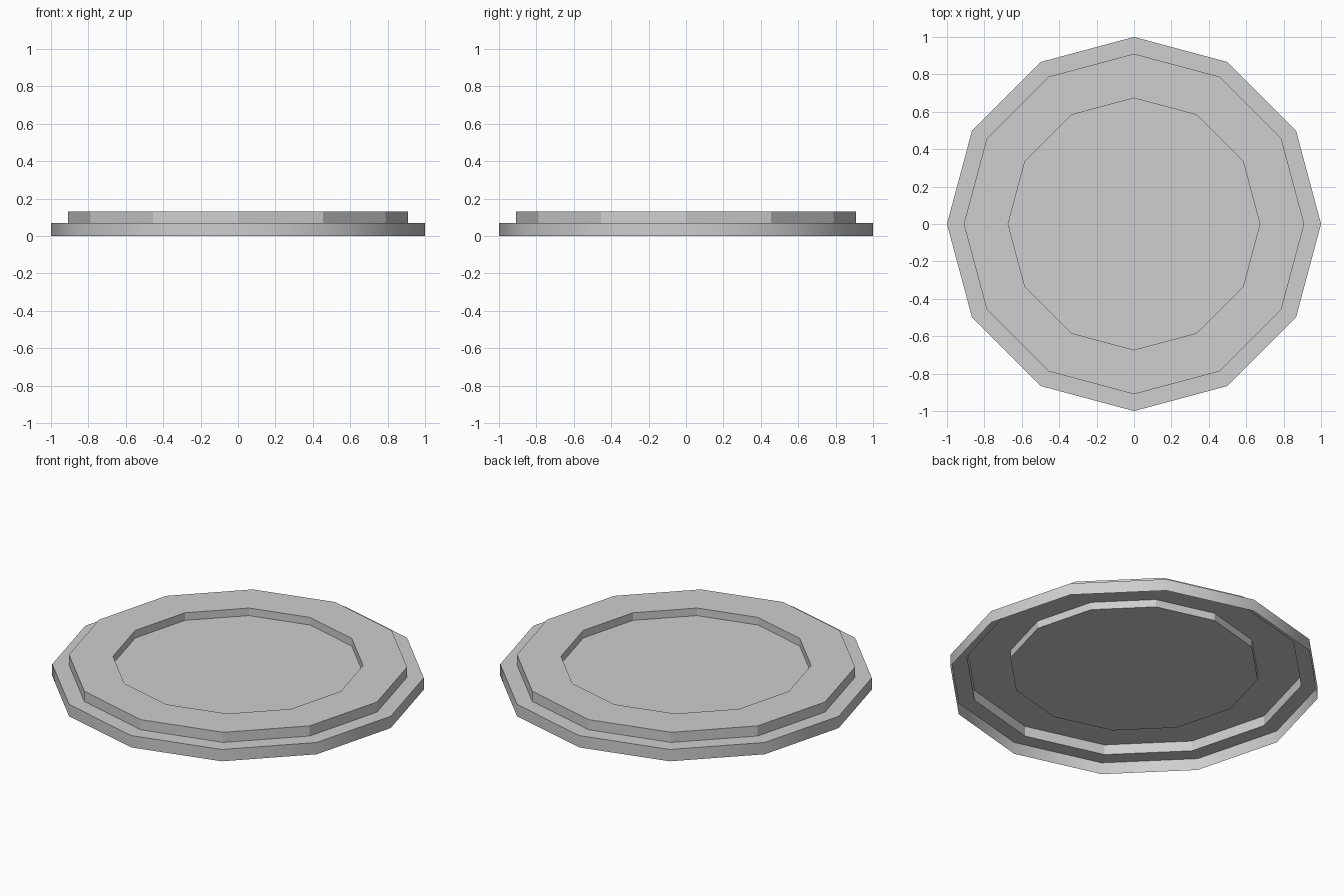
import bpy
import bmesh
from math import cos, sin, tau

cube = bpy.data.objects.get("Cube")
if cube:
    bpy.data.objects.remove(cube, do_unlink=True)

SIDES = 12

# Single plain colour
grey = bpy.data.materials.new("light_grey")
grey.use_nodes = True
colour = (0.62, 0.62, 0.62, 1)
grey.diffuse_color = colour
grey.node_tree.nodes["Principled BSDF"].inputs["Base Color"].default_value = colour

# Profile (radius, height) of the open-bottomed shell, from the rim to the well
profile = [(1.0, 0.0), (1.0, 0.07), (0.91, 0.07), (0.91, 0.13),
           (0.673, 0.13), (0.673, 0.085)]

bm = bmesh.new()
rings = [[bm.verts.new((r * cos(tau * i / SIDES), r * sin(tau * i / SIDES), z))
          for i in range(SIDES)] for r, z in profile]

# Stepped walls and ledges; only the outer rim wall is smooth
for level, (low, high) in enumerate(zip(rings, rings[1:])):
    for i in range(SIDES):
        j = (i + 1) % SIDES
        face = bm.faces.new((low[i], low[j], high[j], high[i]))
        face.smooth = level == 0

# Sunken floor
bm.faces.new(rings[-1])

mesh = bpy.data.meshes.new("stepped_plate")
bm.to_mesh(mesh)
bm.free()
mesh.materials.append(grey)
plate = bpy.data.objects.new("stepped_plate", mesh)
bpy.context.collection.objects.link(plate)
